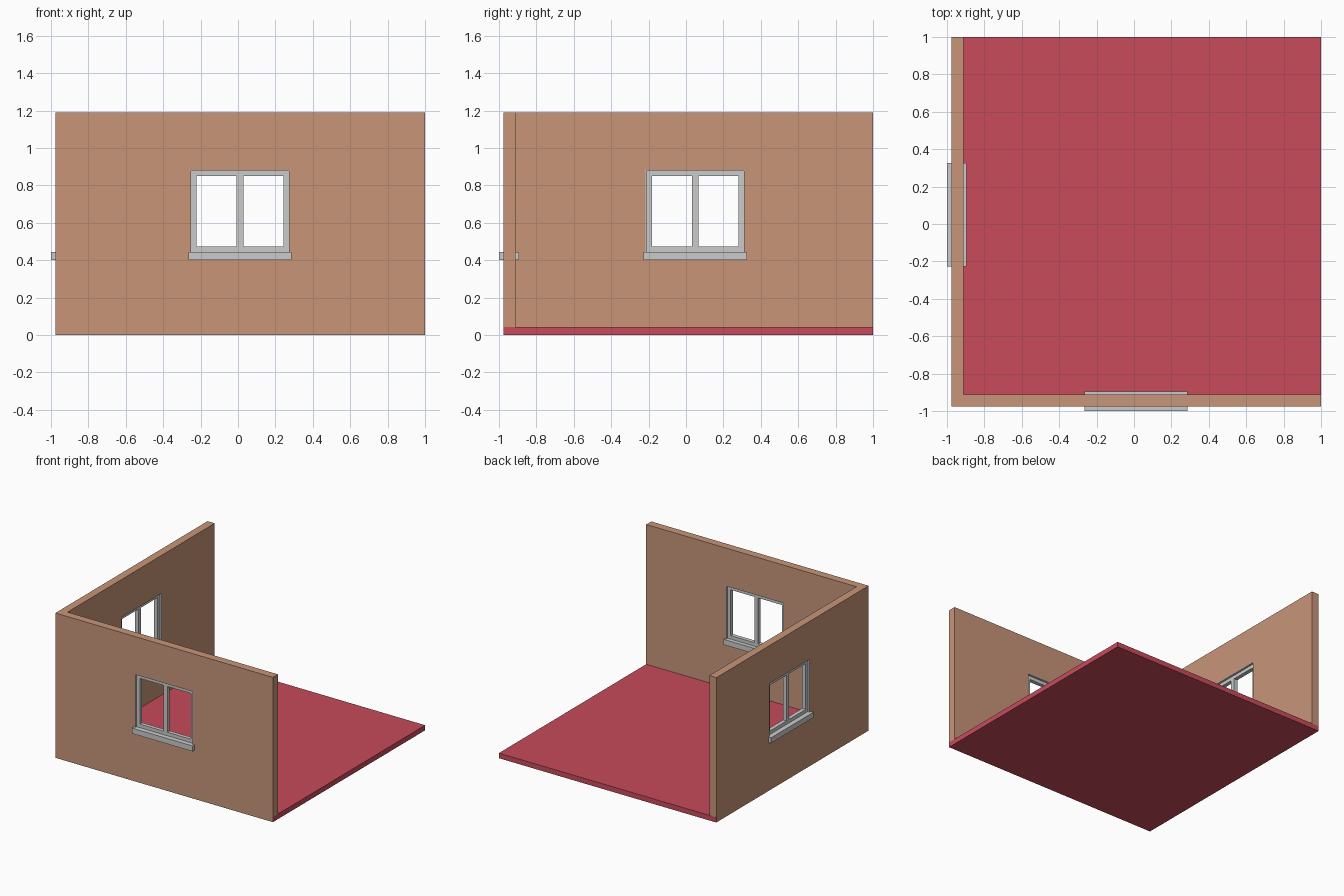
import bpy, bmesh
from math import pi
from mathutils import Matrix

if "Cube" in bpy.data.objects:
    bpy.data.objects.remove(bpy.data.objects["Cube"])

OUT, INN, TOP = -0.976, -0.911, 1.19      # wall outer face, inner face, height
MID = (OUT + INN) / 2
E = 0.0008                                # keeps floor and wall faces from coinciding


def material(name, rgb):
    m = bpy.data.materials.new(name)
    m.diffuse_color = (*rgb, 1)
    m.use_nodes = True
    m.node_tree.nodes["Principled BSDF"].inputs["Base Color"].default_value = m.diffuse_color
    return m


def finish(name, bm, mat=None, matrix=None):
    bmesh.ops.recalc_face_normals(bm, faces=bm.faces)
    me = bpy.data.meshes.new(name)
    bm.to_mesh(me)
    bm.free()
    ob = bpy.data.objects.new(name, me)
    bpy.context.collection.objects.link(ob)
    if mat:
        me.materials.append(mat)
    if matrix:
        ob.matrix_world = matrix
    return ob


def box(bm, x, y, z):
    size = [b - a for a, b in (x, y, z)]
    mid = [(a + b) / 2 for a, b in (x, y, z)]
    bmesh.ops.create_cube(bm, size=1, matrix=Matrix.Translation(mid) @ Matrix.Diagonal((*size, 1)))


def ring(bm, w, z0, z1, t, y):
    # rectangular frame of bar width t
    box(bm, (-w, -w + t), y, (z0, z1))
    box(bm, (w - t, w), y, (z0, z1))
    box(bm, (-w + t, w - t), y, (z0, z0 + t))
    box(bm, (-w + t, w - t), y, (z1 - t, z1))


wall_mat = material("wall_paint", (0.58, 0.30, 0.19))
floor_mat = material("floor_red", (0.58, 0.07, 0.105))

# Floor slab
bm = bmesh.new()
box(bm, (OUT + E, 1), (OUT + E, 1), (0, 0.042))
finish("floor", bm, floor_mat)

# L-shaped walls
bm = bmesh.new()
end = 1 - E
outline = [(OUT, OUT), (end, OUT), (end, INN), (INN, INN), (INN, end), (OUT, end)]
face = bm.faces.new([bm.verts.new((x, y, E)) for x, y in outline])
ext = bmesh.ops.extrude_face_region(bm, geom=[face])["geom"]
bmesh.ops.translate(bm, verts=[v for v in ext if isinstance(v, bmesh.types.BMVert)], vec=(0, 0, TOP - E))
walls = finish("walls", bm, wall_mat)

# Windows: local -y is outdoors, wall mid-plane at y = 0
HW, Z0, Z1 = 0.265, 0.44, 0.882
HT = (INN - OUT) / 2


def window(side, matrix):
    # Opening
    bm = bmesh.new()
    box(bm, (-HW, HW), (-0.1, 0.1), (Z0, Z1))
    cutter = finish(side + "_opening_cutter", bm, None, matrix)
    cutter.hide_render = True
    cutter.hide_set(True)
    cut = walls.modifiers.new(side + "_opening", 'BOOLEAN')
    cut.object, cut.operation, cut.solver = cutter, 'DIFFERENCE', 'EXACT'
    # Thin lining, recessed frame and centre mullion
    bm = bmesh.new()
    ring(bm, HW, Z0, Z1, 0.004, (-HT, HT))
    ring(bm, HW - 0.003, Z0 + 0.003, Z1 - 0.003, 0.030, (-0.016, 0.016))
    box(bm, (-0.018, 0.018), (-0.016, 0.016), (Z0 + 0.03, Z1 - 0.03))
    finish(side + "_window_frame", bm, None, matrix)
    # Sill through the wall
    bm = bmesh.new()
    box(bm, (-0.276, 0.276), (-1 - MID, -0.894 - MID), (0.40, 0.4445))
    finish(side + "_window_sill", bm, None, matrix)


window("front", Matrix.Translation((0.011, MID, 0)))
window("left", Matrix.Translation((MID, 0.049, 0)) @ Matrix.Rotation(-pi / 2, 4, 'Z'))
